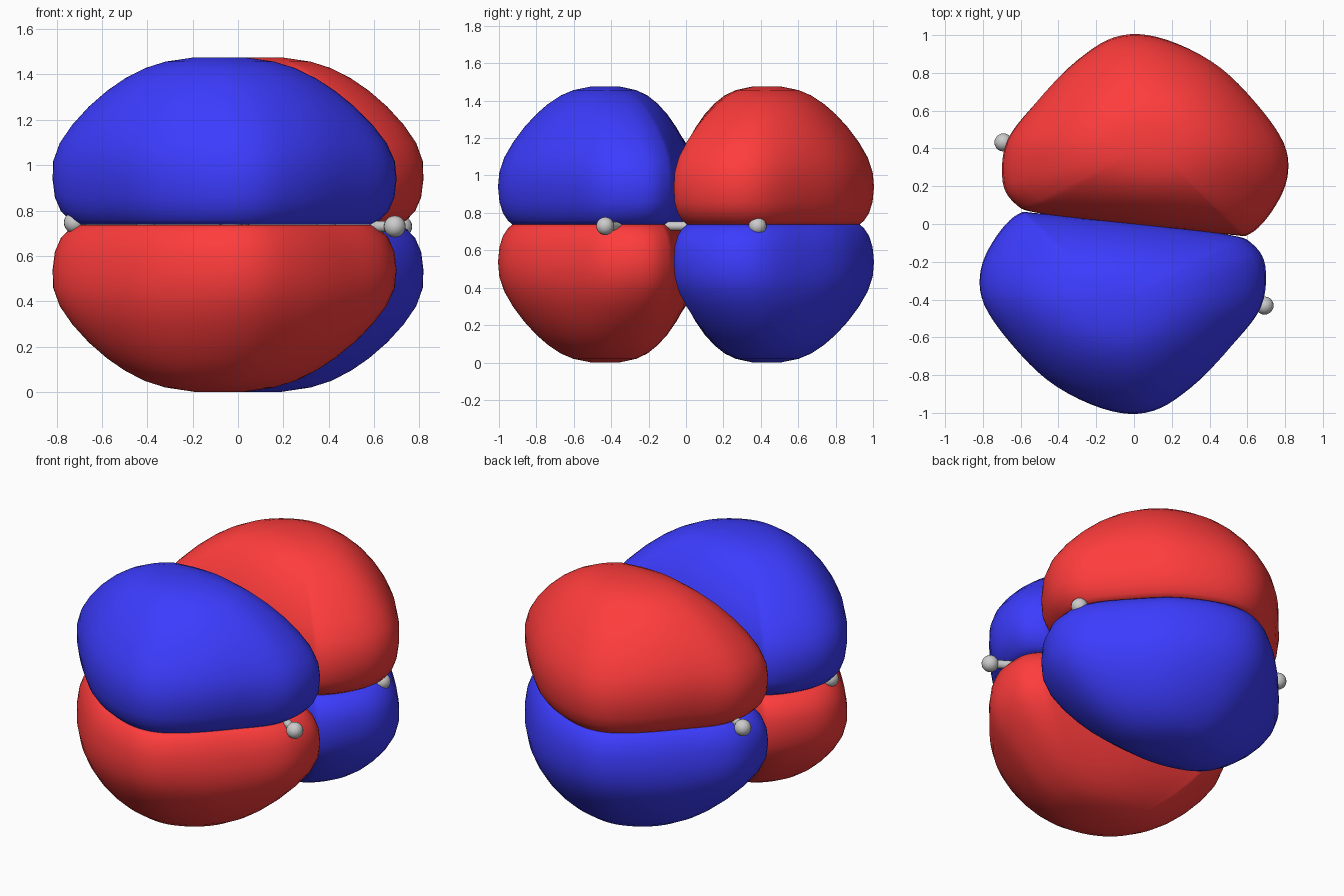
import bpy, bmesh, math
from mathutils import Vector

if "Cube" in bpy.data.objects:
    bpy.data.objects.remove(bpy.data.objects["Cube"])

MID = 0.738          # height of the molecule plane
TILT = math.radians(-2.0)


def material(name, rgb):
    m = bpy.data.materials.new(name)
    m.diffuse_color = (*rgb, 1)
    m.use_nodes = True
    m.node_tree.nodes["Principled BSDF"].inputs["Base Color"].default_value = m.diffuse_color
    return m


BLUE = material("blue", (0.045, 0.045, 1.0))
RED = material("red", (1.0, 0.045, 0.045))

# Plan outline of one lobe (front half), and (height, scale) of its slices
OUTLINE = [(-0.815, -0.24), (-0.79, -0.43), (-0.62, -0.65), (-0.40, -0.86),
           (-0.12, -0.99), (0.10, -0.99), (0.30, -0.86), (0.50, -0.65),
           (0.67, -0.44), (0.70, -0.22), (0.63, -0.10), (0.50, -0.055),
           (0.0, 0.0), (-0.50, 0.06), (-0.62, 0.06), (-0.735, -0.06)]
SLICES = [(0.001, 0.86), (0.02, 0.90), (0.06, 0.95), (0.12, 0.985), (0.20, 1.0),
          (0.28, 0.995), (0.36, 0.955), (0.44, 0.88), (0.52, 0.78),
          (0.59, 0.67), (0.645, 0.56), (0.69, 0.44), (0.718, 0.32), (0.737, 0.15)]
CX, CY, RX, RY = -0.06, -0.465, 0.76, 0.535


def smooth_loop(pts, n):
    """Closed Catmull-Rom curve through the points."""
    out, k = [], len(pts)
    for i in range(k):
        a, b, c, d = (Vector(pts[(i + j) % k]) for j in (-1, 0, 1, 2))
        for s in range(n):
            t = s / n
            out.append(0.5 * (2 * b + (c - a) * t + (2 * a - 5 * b + 4 * c - d) * t * t
                              + (3 * b - a - 3 * c + d) * t ** 3))
    return out


def finish(name, bm, mat=None, angle=50):
    bmesh.ops.recalc_face_normals(bm, faces=bm.faces)
    me = bpy.data.meshes.new(name)
    bm.to_mesh(me)
    bm.free()
    ob = bpy.data.objects.new(name, me)
    bpy.context.collection.objects.link(ob)
    if mat:
        me.materials.append(mat)
    bpy.ops.object.select_all(action='DESELECT')
    ob.select_set(True)
    bpy.context.view_layer.objects.active = ob
    bpy.ops.object.shade_smooth_by_angle(angle=math.radians(angle))
    return ob


def lobe(name, side, up, mat):
    """side=1 front, -1 back (half turn); up=1 above the plane, -1 below."""
    bm = bmesh.new()
    loop = smooth_loop(OUTLINE, 5)
    rings = []
    for h, s in SLICES:
        f = h / 0.737
        blend = 0.75 * f ** 1.8         # slices grow rounder towards the top
        ring = []
        for p in loop:
            u, v = (p.x - CX) / RX, (p.y - CY) / RY
            a = math.atan2(v, u)
            u += (math.cos(a) - u) * blend
            v += (math.sin(a) - v) * blend
            x = CX - 0.03 * f + 0.03 * min(f, 0.3) + u * RX * s
            y = CY + 0.05 * max(0, f - 0.3) + v * RY * s
            ring.append(bm.verts.new((side * x, side * y, MID + up * h)))
        rings.append(ring)
    n = len(loop)
    for a, b in zip(rings, rings[1:]):
        for i in range(n):
            j = (i + 1) % n
            bm.faces.new((a[i], a[j], b[j], b[i]))
    bm.faces.new(rings[0])
    bm.faces.new(rings[-1])
    finish(name, bm, mat)


lobe("front_upper_lobe", 1, 1, BLUE)
lobe("front_lower_lobe", 1, -1, RED)
lobe("back_upper_lobe", -1, 1, RED)
lobe("back_lower_lobe", -1, -1, BLUE)


# Ball-and-stick ring at the middle plane
def ball(name, pos, r):
    bm = bmesh.new()
    bmesh.ops.create_uvsphere(bm, u_segments=20, v_segments=12, radius=r)
    bmesh.ops.translate(bm, verts=bm.verts, vec=pos)
    finish(name, bm)


def stick(name, a, b, r=0.024):
    bm = bmesh.new()
    bmesh.ops.create_cone(bm, cap_ends=True, segments=14, radius1=r, radius2=r,
                          depth=(b - a).length)
    m = (b - a).to_track_quat('Z', 'Y').to_matrix().to_4x4()
    m.translation = (a + b) / 2
    bmesh.ops.transform(bm, matrix=m, verts=bm.verts)
    finish(name, bm)


def ring_point(i, r):
    a = TILT + math.radians(30 + 60 * i)
    return Vector((r * math.cos(a), r * math.sin(a), MID - 0.01 * math.cos(a)))


for i in range(6):
    inner, outer = ring_point(i, 0.46), ring_point(i, 0.815)
    ball(f"inner_ball_{i}", inner, 0.065)
    ball(f"outer_ball_{i}", outer, 0.048)
    stick(f"spoke_{i}", inner, outer)
    stick(f"ring_stick_{i}", inner, ring_point(i + 1, 0.46))
